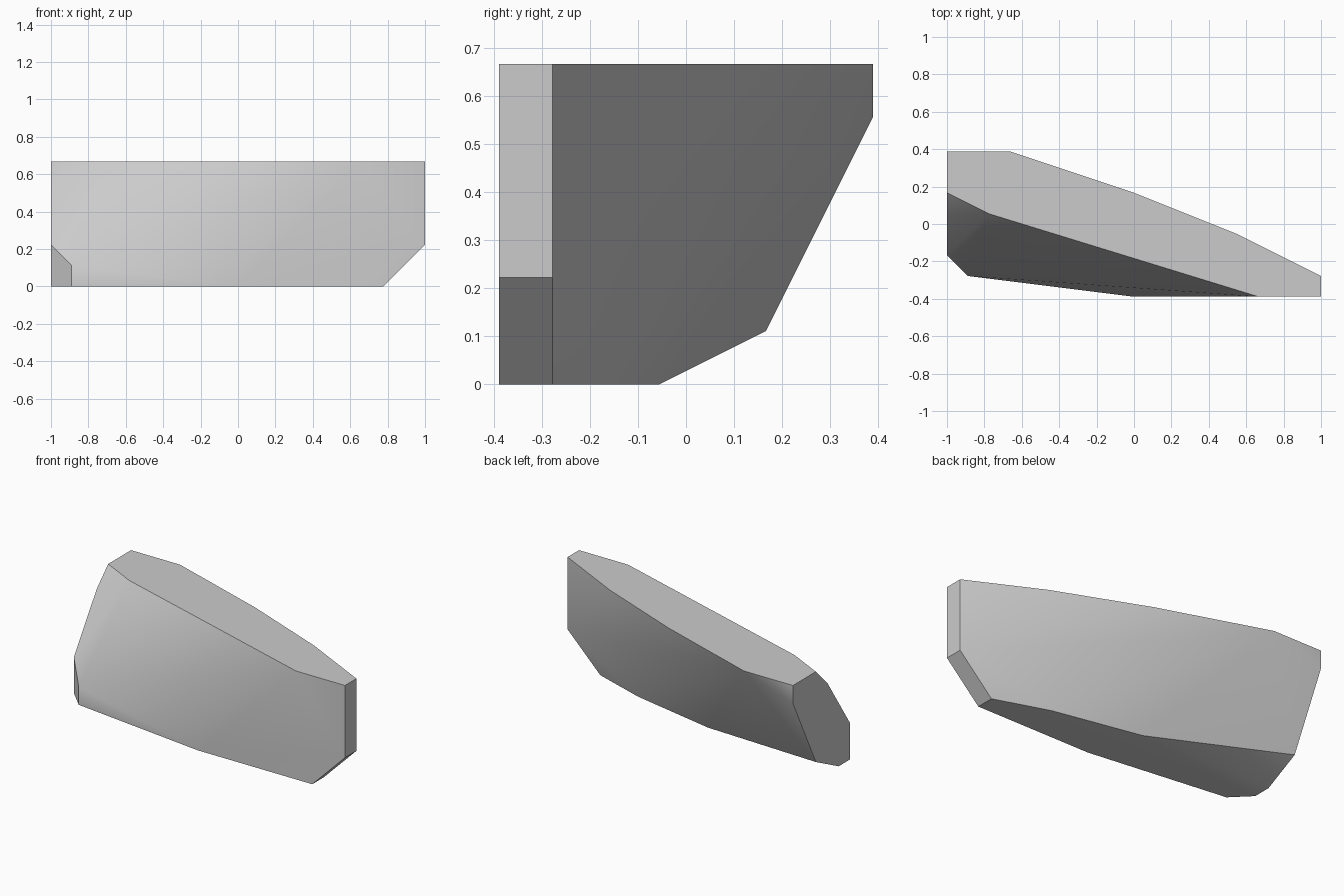
import bpy
import bmesh
import math

default_cube = bpy.data.objects.get("Cube")
if default_cube:
    bpy.data.objects.remove(default_cube, do_unlink=True)

UNIT = 1 / 9  # the block sits on a grid of ninths


# Plain stone material
stone = bpy.data.materials.new("stone_grey")
stone.use_nodes = True
colour = (0.6, 0.6, 0.6, 1)
stone.diffuse_color = colour
for node in stone.node_tree.nodes:
    if node.type == "BSDF_PRINCIPLED":
        node.inputs["Base Color"].default_value = colour

# Flat top outline, as x and depth
top_outline = [(-9, 7), (-6, 7), (0, 5), (5, 3), (9, 1),
               (9, 0), (6, 0), (-7, 4), (-9, 5)]
# Broad end outline, as depth and height
end_outline = [(7, 5), (5, 1), (3, 0), (2, 0), (2, 2), (4, 5)]
# Flat base outline, as x and depth
base_outline = [(-8, 1), (0, 0), (7, 0), (7, 1), (4, 2), (-1, 3)]
# Corners above the base: narrow end chamfer and front ledge
ledge_corners = [(9, 0, 2), (9, 1, 2), (-8, 1, 1), (0, 0, 1)]

corners = [(x, y, 6) for x, y in top_outline]
corners += [(-9, y, z) for y, z in end_outline]
corners += [(x, y, 0) for x, y in base_outline]
corners += ledge_corners

# Wrap the corners into one faceted solid
bm = bmesh.new()
for x, y, z in corners:
    bm.verts.new((x * UNIT, (y - 3.5) * UNIT, z * UNIT))
hull = bmesh.ops.convex_hull(bm, input=bm.verts[:])
spare = {item for key in ("geom_interior", "geom_unused")
         for item in hull[key] if isinstance(item, bmesh.types.BMVert)}
bmesh.ops.delete(bm, geom=list(spare), context="VERTS")
bmesh.ops.dissolve_limit(bm, angle_limit=math.radians(0.5),
                         verts=bm.verts[:], edges=bm.edges[:])
bmesh.ops.recalc_face_normals(bm, faces=bm.faces[:])

mesh = bpy.data.meshes.new("rock_slab")
bm.to_mesh(mesh)
bm.free()
mesh.materials.append(stone)

rock = bpy.data.objects.new("rock_slab", mesh)
bpy.context.collection.objects.link(rock)

# Soften the shallow facets and keep the hard rims crisp
bpy.ops.object.select_all(action="DESELECT")
rock.select_set(True)
bpy.context.view_layer.objects.active = rock
bpy.ops.object.shade_smooth_by_angle(angle=math.radians(35))
